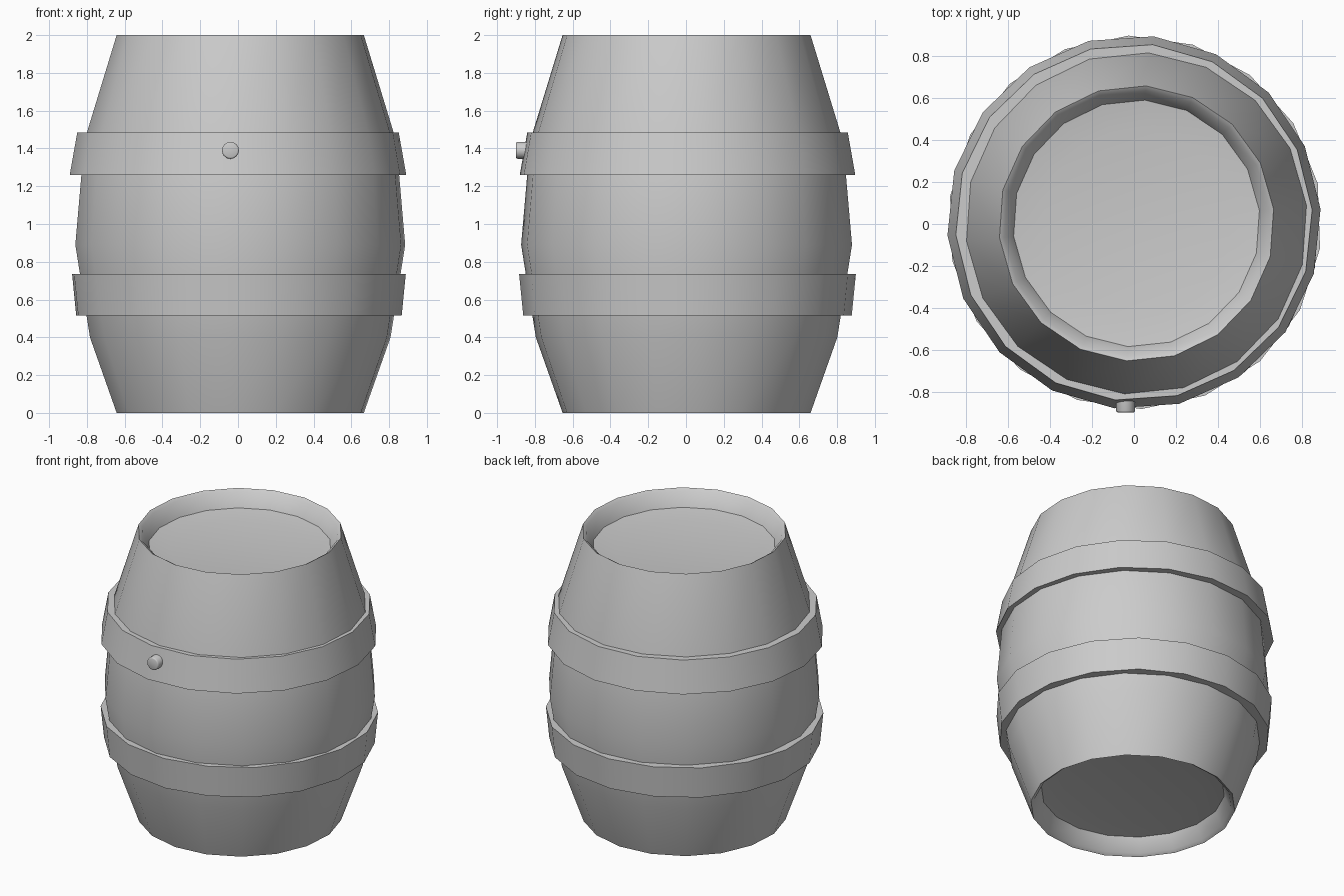
import bpy, bmesh
from math import sin, cos, pi, radians

if "Cube" in bpy.data.objects:
    bpy.data.objects.remove(bpy.data.objects["Cube"])


def lathe(name, profile, sides, turn=0.0, closed=False, centre=(0, 0)):
    """Revolve (radius, z) points around a vertical axis."""
    bm = bmesh.new()
    rings = []
    for r, z in profile:
        rings.append([bm.verts.new((centre[0] + r * cos(turn + 2 * pi * i / sides),
                                    centre[1] + r * sin(turn + 2 * pi * i / sides), z))
                      for i in range(sides)])
    pairs = list(zip(rings, rings[1:]))
    if closed:
        pairs.append((rings[-1], rings[0]))
    for a, b in pairs:
        for i in range(sides):
            j = (i + 1) % sides
            bm.faces.new((a[i], a[j], b[j], b[i]))
    if not closed:
        bm.faces.new(rings[0][::-1])
        bm.faces.new(rings[-1])
    return finish(name, bm)


def finish(name, bm, angle=40):
    bmesh.ops.recalc_face_normals(bm, faces=bm.faces)
    for f in bm.faces:
        f.smooth = True
    mesh = bpy.data.meshes.new(name)
    bm.to_mesh(mesh)
    bm.free()
    mesh.set_sharp_from_angle(angle=radians(angle))
    obj = bpy.data.objects.new(name, mesh)
    bpy.context.collection.objects.link(obj)
    return obj


SIDES = 18

# Barrel body with dished ends
lathe("barrel_body", [
    (0.45, 0.13), (0.59, 0.11), (0.635, 0.015), (0.658, 0.0),
    (0.80, 0.40), (0.878, 0.89), (0.83, 1.44), (0.658, 2.0),
    (0.635, 1.985), (0.59, 1.89), (0.45, 1.87)],
    SIDES, turn=radians(6), centre=(0.012, 0.003))

# Hoops
lathe("upper_hoop", [(0.79, 1.26), (0.893, 1.26), (0.853, 1.485), (0.77, 1.485)],
      SIDES, turn=radians(4), closed=True, centre=(0, 0.008))
lathe("lower_hoop", [(0.77, 0.515), (0.87, 0.515), (0.892, 0.735), (0.80, 0.735)],
      SIDES, turn=radians(12), closed=True, centre=(0.005, 0.008))

# Bung plug on the upper hoop
bm = bmesh.new()
bmesh.ops.create_cone(bm, cap_ends=True, segments=16, radius1=0.045, radius2=0.045, depth=0.1)
front_edges = [e for e in bm.edges if all(v.co.z > 0 for v in e.verts)]
bmesh.ops.bevel(bm, geom=front_edges, offset=0.008, segments=2, affect='EDGES', profile=0.5)
plug = finish("plug", bm, angle=60)
plug.rotation_euler = (radians(90), 0, 0)
plug.location = (-0.04, -0.85, 1.39)
